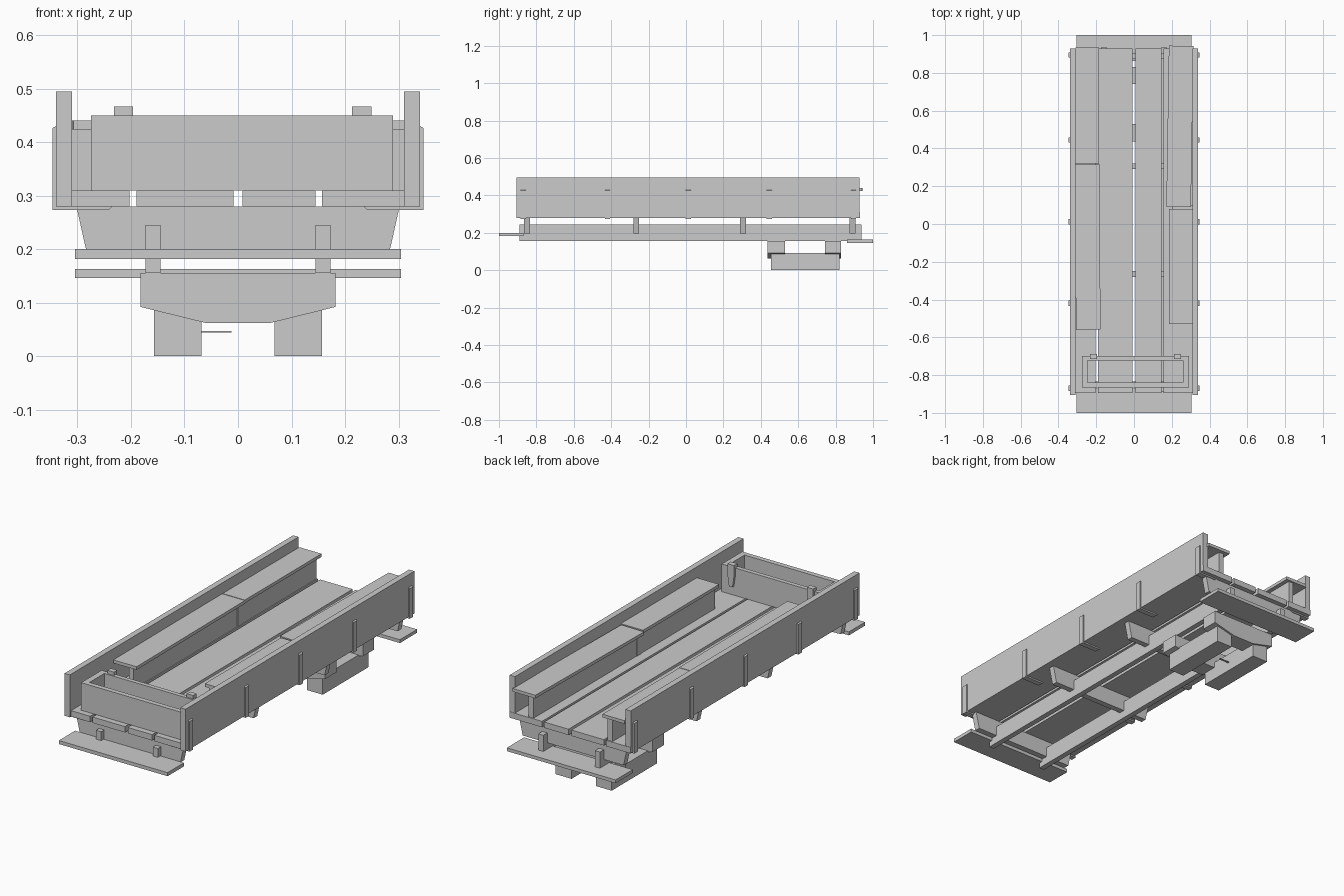
import bpy
import bmesh
from mathutils import Matrix

default = bpy.data.objects.get("Cube")
if default:
    bpy.data.objects.remove(default, do_unlink=True)

grey = bpy.data.materials.new("plain_grey")
grey.use_nodes = True
COLOUR = (0.6, 0.6, 0.6, 1)
grey.diffuse_color = COLOUR
grey.node_tree.nodes["Principled BSDF"].inputs["Base Color"].default_value = COLOUR


def finish(name, bm):
    bmesh.ops.recalc_face_normals(bm, faces=bm.faces)
    mesh = bpy.data.meshes.new(name)
    bm.to_mesh(mesh)
    bm.free()
    mesh.materials.append(grey)
    obj = bpy.data.objects.new(name, mesh)
    bpy.context.scene.collection.objects.link(obj)
    return obj


def box(name, x, y, z, turn=0):
    """Box from (min, max) ranges, optionally turned about its own vertical axis."""
    bm = bmesh.new()
    bmesh.ops.create_cube(bm, size=1)
    spans = (x, y, z)
    bmesh.ops.scale(bm, vec=[b - a for a, b in spans], verts=bm.verts)
    bmesh.ops.rotate(bm, matrix=Matrix.Rotation(turn, 3, "Z"), verts=bm.verts)
    bmesh.ops.translate(bm, vec=[(a + b) / 2 for a, b in spans], verts=bm.verts)
    return finish(name, bm)


def slab(name, profile, y0, y1):
    """Front profile of (x, z) points pushed back from y0 to y1."""
    bm = bmesh.new()
    face = bm.faces.new([bm.verts.new((x, y0, z)) for x, z in profile])
    out = bmesh.ops.extrude_face_region(bm, geom=[face])
    moved = [v for v in out["geom"] if isinstance(v, bmesh.types.BMVert)]
    bmesh.ops.translate(bm, vec=(0, y1 - y0, 0), verts=moved)
    return finish(name, bm)


def span(side, a, b):
    """Mirror an x range onto the chosen side."""
    return tuple(sorted((side * a, side * b)))


# Floor planks with narrow gaps
for x in ((-0.34, -0.203), (-0.19, -0.008), (0.008, 0.145), (0.157, 0.34)):
    box("floor_plank", x, (-0.895, 0.93), (0.28, 0.31))

for side, label in ((1, "left"), (-1, "right")):
    # Side wall, long beam and ground skid
    box(label + "_wall", span(side, 0.31, 0.34), (-0.905, 0.928), (0.28, 0.495))
    box(label + "_beam", span(side, 0.145, 0.173), (-0.89, 0.937), (0.155, 0.245))
    box(label + "_skid", span(side, 0.068, 0.157), (0.455, 0.82), (0, 0.092))
    # Angle brackets around the lower wall edge
    for y in (-0.87, -0.42, 0.012, 0.445, 0.895):
        angle = [(0.235, 0.28), (0.242, 0.273), (0.347, 0.273),
                 (0.347, 0.426), (0.34, 0.43), (0.34, 0.28)]
        slab(label + "_bracket", [(side * x, z) for x, z in angle], y - 0.014, y + 0.014)

# Benches: two seat boards per side, upright boards and a support at the joint
benches = (
    ("left", 1, 0.085, ((0.185, 0.31, -0.53, 0.08, 0), (0.178, 0.308, 0.09, 0.943, -0.016))),
    ("right", -1, 0.305, ((0.18, 0.31, -0.56, 0.316, 0.006), (0.186, 0.31, 0.32, 0.935, 0))),
)
for label, side, joint, boards in benches:
    for a, b, y0, y1, turn in boards:
        box(label + "_seat", span(side, a, b), (y0, y1), (0.424, 0.44), turn)
        near, far = max(y0, -0.54), min(y1, 0.925)
        if y0 < joint < y1 or y1 < joint:
            far = joint - 0.015
        else:
            near = joint + 0.015
        box(label + "_seat_riser", span(side, 0.208, 0.235), (near, far), (0.31, 0.424))
    box(label + "_seat_support", span(side, 0.205, 0.31),
        (joint - 0.014, joint + 0.014), (0.31, 0.424))

# Open front bin
for x in ((-0.275, -0.245), (0.26, 0.29)):
    box("bin_end", x, (-0.865, -0.7), (0.31, 0.45))
for y in ((-0.865, -0.84), (-0.722, -0.7)):
    box("bin_panel", (-0.245, 0.26), y, (0.31, 0.45))
for x in (-0.214, 0.231):
    clip = [(x - 0.018, 0.467), (x + 0.018, 0.467), (x + 0.018, 0.41),
            (x + 0.01, 0.355), (x - 0.01, 0.355), (x - 0.018, 0.41)]
    slab("bin_clip", clip, -0.715, -0.688)

# Tapered cross members
for y in (-0.85, -0.265, 0.305, 0.89):
    slab("cross_member", [(-0.302, 0.28), (0.302, 0.28), (0.283, 0.195), (-0.283, 0.195)],
         y - 0.015, y + 0.015)

# End steps
box("front_step", (-0.305, 0.305), (-1, -0.87), (0.182, 0.2))
box("back_step", (-0.305, 0.305), (0.862, 1), (0.146, 0.163))

# Undercarriage bolsters and small centre plate
for y0, y1 in ((0.437, 0.53), (0.742, 0.83)):
    slab("bolster", [(-0.182, 0.155), (0.182, 0.155), (0.182, 0.092), (0.06, 0.062),
                     (-0.06, 0.062), (-0.182, 0.092)], y0, y1)
box("centre_plate", (-0.068, -0.012), (0.63, 0.64), (0.044, 0.047))
